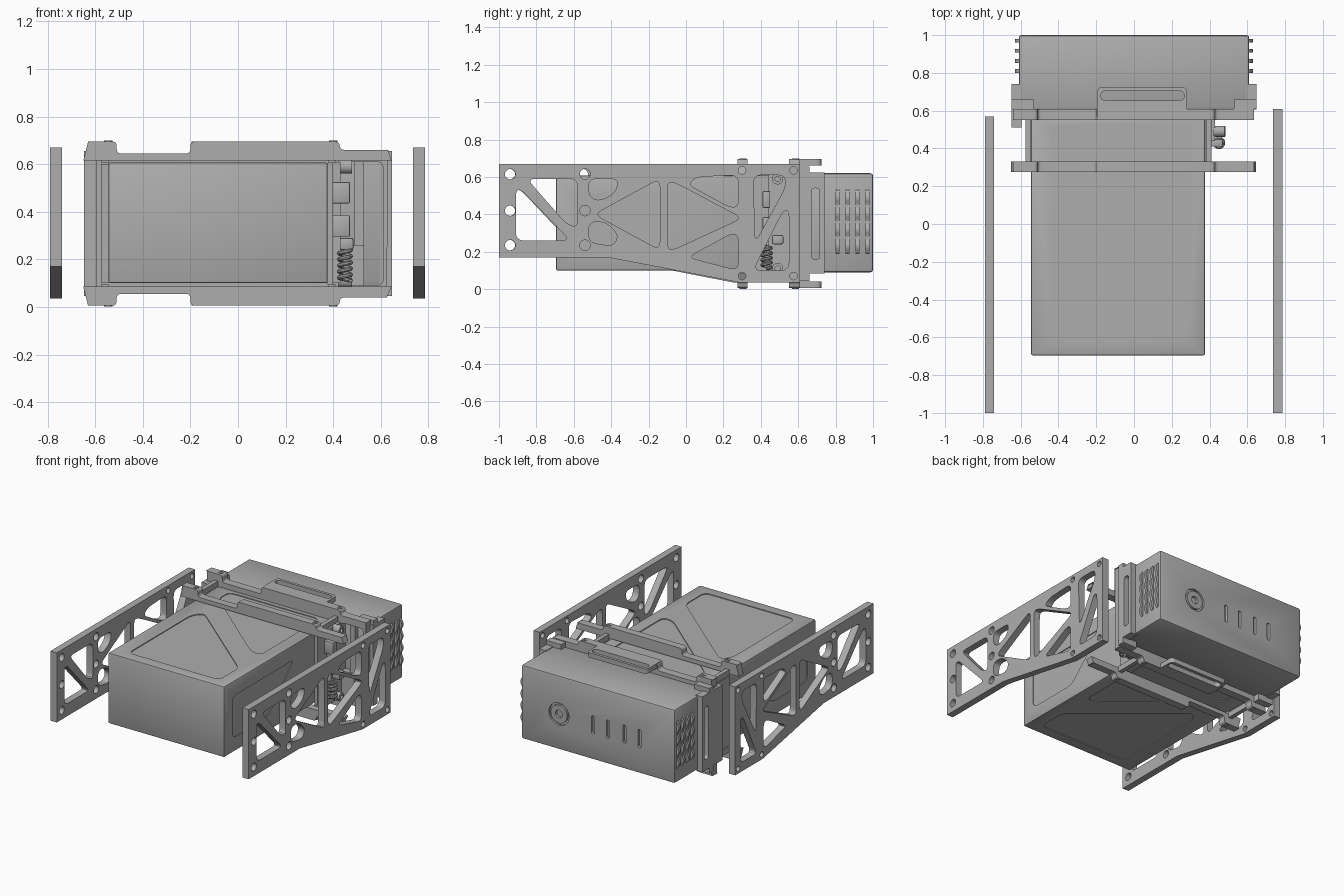
import bpy, bmesh, math
from mathutils import Matrix, Vector

default_cube = bpy.data.objects.get("Cube")
if default_cube:
    bpy.data.objects.remove(default_cube, do_unlink=True)

# Single painted-metal colour
grey = bpy.data.materials.new("plain_grey")
grey.use_nodes = True
colour = (0.42, 0.42, 0.42, 1)
grey.diffuse_color = colour
grey.node_tree.nodes["Principled BSDF"].inputs["Base Color"].default_value = colour

MIDDLE = 0.35  # height of the horizontal symmetry plane
AXES = {"x": ((0, 1, 0), (0, 0, 1), (1, 0, 0)),
        "y": ((1, 0, 0), (0, 0, 1), (0, 1, 0)),
        "z": ((1, 0, 0), (0, 1, 0), (0, 0, 1))}


def add_mesh_object(name, mesh):
    obj = bpy.data.objects.new(name, mesh)
    bpy.context.scene.collection.objects.link(obj)
    mesh.materials.clear()
    mesh.materials.append(grey)
    return obj


def evaluated_mesh(obj):
    graph = bpy.context.evaluated_depsgraph_get()
    return bpy.data.meshes.new_from_object(obj.evaluated_get(graph))


def rounded(points, radius=0.03, steps=5):
    """Round every corner of a polygon."""
    points = [Vector(p) for p in points]
    result = []
    for i, corner in enumerate(points):
        arms = []
        for other in (points[i - 1], points[(i + 1) % len(points)]):
            arm = other - corner
            arms.append(corner + arm.normalized() * min(radius, arm.length * 0.45))
        for s in range(steps + 1):
            t = s / steps
            result.append(arms[0] * (1 - t) ** 2 + corner * 2 * t * (1 - t) + arms[1] * t * t)
    return result


def circle(u, v, radius, sides=20):
    turn = math.tau / sides
    return [(u + radius * math.cos(turn * i), v + radius * math.sin(turn * i)) for i in range(sides)]


def rect(u0, u1, v0, v1):
    return [(u0, v0), (u1, v0), (u1, v1), (u0, v1)]


def slab(name, axis, low, high, loops):
    """Extrude an outline with holes along an axis."""
    curve = bpy.data.curves.new(name, "CURVE")
    curve.dimensions = "2D"
    curve.fill_mode = "BOTH"
    curve.extrude = (high - low) / 2
    for loop in loops:
        spline = curve.splines.new("POLY")
        spline.points.add(len(loop) - 1)
        for point, (u, v) in zip(spline.points, loop):
            point.co = (u, v, 0, 1)
        spline.use_cyclic_u = True
    helper = bpy.data.objects.new(name + "_outline", curve)
    bpy.context.scene.collection.objects.link(helper)
    mesh = evaluated_mesh(helper)
    bpy.data.objects.remove(helper, do_unlink=True)
    u, v, w = (Vector(a) for a in AXES[axis])
    frame = Matrix((u, v, w)).transposed().to_4x4()
    mesh.transform(Matrix.Translation(w * (low + high) / 2) @ frame)
    bm = bmesh.new()
    bm.from_mesh(mesh)
    bmesh.ops.remove_doubles(bm, verts=bm.verts, dist=0.00005)
    bmesh.ops.recalc_face_normals(bm, faces=bm.faces)
    bm.to_mesh(mesh)
    bm.free()
    return add_mesh_object(name, mesh)


def box(name, x, y, z, bevel=0):
    bm = bmesh.new()
    bmesh.ops.create_cube(bm, size=1)
    for vert in bm.verts:
        vert.co = [a + (b - a) * (c + 0.5) for (a, b), c in zip((x, y, z), vert.co)]
    if bevel:
        bmesh.ops.bevel(bm, geom=bm.edges, offset=bevel, segments=2, profile=0.5, affect="EDGES")
    mesh = bpy.data.meshes.new(name)
    bm.to_mesh(mesh)
    bm.free()
    return add_mesh_object(name, mesh)


def carve(obj, cutter):
    modifier = obj.modifiers.new("cut", "BOOLEAN")
    modifier.object = cutter
    modifier.solver = "EXACT"
    mesh = evaluated_mesh(obj)
    obj.modifiers.clear()
    obj.data = mesh
    bpy.data.objects.remove(cutter, do_unlink=True)


def flip(loop):
    return [(u, 2 * MIDDLE - v) for u, v in loop]


# Truss side plates with lightening holes
outline = [(-1, .17), (-.42, .17), (.29, .035), (.61, .035), (.61, .67), (-1, .67)]
windows = [
    [(-.91, .26), (-.62, .26), (-.88, .53), (-.91, .53)],
    [(-.85, .59), (-.58, .59), (-.58, .33), (-.64, .35)],
    [(-.52, .59), (-.36, .59), (-.38, .51), (-.47, .47), (-.52, .50)],
    [(-.52, .36), (-.43, .36), (-.36, .29), (-.39, .23), (-.52, .25)],
    [(-.49, .40), (-.14, .59), (-.14, .21)],
    [(-.10, .57), (-.06, .57), (.30, .38), (-.07, .21), (-.10, .22)],
    [(.01, .56), (.06, .60), (.28, .61), (.28, .44), (.23, .44)],
    [(.01, .17), (.25, .30), (.28, .28), (.28, .10)],
    [(.36, .61), (.53, .61), (.53, .54), (.37, .25)],
    [(.36, .10), (.55, .10), (.55, .42), (.52, .42)],
]
drills = [circle(y, z, .028) for y in (-.94, -.54) for z in (.235, .42, .615)]
drills += [circle(y, z, .02) for y in (.30, .575) for z in (.07, .635)]
plate = [outline] + [rounded(w, .045) for w in windows] + drills
slab("right_side_plate", "x", .735, .785, plate)
shorter = [[((y + 1) * .975 - 1, z) for y, z in loop] for loop in plate]
slab("left_side_plate", "x", -.79, -.74, shorter)

# Main block with shallow triangular recesses on top, bottom and sides
block = box("main_block", (-.545, .376), (-.695, .56), (.1, .607), .008)
lower_tri = rounded([(-.435, -.62), (.285, -.62), (.285, -.40), (-.38, .16), (-.435, .09)], .05)
upper_tri = rounded([(-.435, .52), (.285, .52), (.285, -.15), (.20, -.14), (-.435, .40)], .05)
for low, high in ((.601, .65), (.05, .106)):
    carve(block, slab("recess_cutter", "z", low, high, [lower_tri, upper_tri]))
side_tri = rounded([(-.6, .2), (-.6, .5), (.1, .5), (-.2, .2)], .05)
for low, high in ((.37, .42), (-.6, -.539)):
    carve(block, slab("recess_cutter", "x", low, high, [side_tri]))

# Clamp bars across the front of the cradle, above and below
top_edge = [(-.65, .695), (-.51, .695), (-.51, .645), (-.2, .645), (-.2, .695),
            (.425, .695), (.43, .66), (.645, .66)]
stepped = rounded(top_edge, .02)
bar = [(-.65, .615)] + stepped + [(.645, .615)]
slab("upper_clamp_bar", "y", .275, .33, [bar])
slab("lower_clamp_bar", "y", .275, .33, [flip(bar)])

# Rear mounting plate with an opening beside the block
mount = stepped + flip(stepped)[::-1]
opening = rounded(rect(.43, .61, .09, .61))
slab("rear_mount_plate", "y", .55, .61, [mount, opening])
box("opening_rib", (.49, .53), (.57, .61), (.09, .61))
box("opening_step", (.43, .53), (.56, .61), (.09, .26))

# Slotted pads, screws and spacers, repeated above and below
pad = rounded(rect(-.195, .28, .55, .725), .03)
pad_slot = rounded(rect(-.175, .265, .655, .705), .025)
pad_holes = [circle(x, .585, .016) for x in (-.135, .215)]
for label, base in (("upper", .66), ("lower", .005)):
    slab(label + "_pad", "z", base, base + .035, [pad, pad_slot] + pad_holes)
    middle = base + .0175
    for y in (.305, .585):
        for x in (-.545, .40):
            slab(label + "_screw", "z", middle - .021, middle + .021,
                 [circle(x, y, .018), circle(x, y, .009, 6)])
    for x in (-.56, .395):
        height = .625 if base > MIDDLE else .075
        box(label + "_spacer", (x - .015, x + .015), (.32, .56), (height - .02, height + .02))
box("left_guard", (-.575, -.545), (.33, .56), (.1, .6))
box("right_guard", (.376, .40), (.33, .56), (.095, .605))

# Rear housing with round button and vents on the back
housing = box("rear_housing", (-.61, .61), (.605, 1), (.09, .62), .014)
vents = [circle(.31, .345, .08, 32), circle(.31, .345, .065, 32), circle(.31, .345, .028)]
vents += [rounded(rect(x - .012, x + .012, .275, .405), .012) for x in (.04, -.08, -.21, -.33)]
carve(housing, slab("vent_cutter", "y", .985, 1.05, [vents[0], vents[1]]))
carve(housing, slab("vent_cutter", "y", .98, 1.05, vents[2:]))

# Side flanges with vertical slots, and scalloped cooling fins
for label, side, start in (("left", -1, .51), ("right", 1, .605)):
    low, high = sorted((side * .595, side * .648))
    flange = rect(start, .74, .085, .625)
    slab(label + "_flange", "x", low, high, [flange, rounded(rect(.67, .715, .16, .54), .02)])
    low, high = sorted((side * .53, side * .648))
    box(label + "_flange_cap", (low, high), (.61, .66), (.6, .655))
    box(label + "_flange_foot", (low, high), (.61, .66), (.045, .1))
    scallop = [(side * .60, .19)]
    for i in range(9):
        scallop.append((side * (.634 if i % 2 else .613), .19 + i * .0425))
    scallop.append((side * .60, .53))
    for y in (.81, .863, .917, .97):
        slab(label + "_fin", "y", y - .01, y + .01, [rounded(scallop, .02)])

# Connectors and cable fittings beside the block
for z in (.435, .295):
    box("connector", (.39, .47), (.41, .45), (z, z + .09), .005)
box("connector_backing", (.39, .43), (.44, .55), (.1, .61))
box("latch", (.42, .485), (.46, .52), (.24, .29), .008)
for z in (.11, .59):
    slab("round_fitting", "x", .42, .48, [circle(.49, z, .03), circle(.49, z, .014)])

# Coiled spring made of a swept helix
helix = bpy.data.curves.new("spring", "CURVE")
helix.dimensions = "3D"
helix.bevel_depth = .009
helix.bevel_resolution = 2
spline = helix.splines.new("POLY")
count = 81
spline.points.add(count - 1)
for i, point in enumerate(spline.points):
    turn = math.tau * i / 16
    point.co = (.45 + .024 * math.cos(turn), .43 + .024 * math.sin(turn), .11 + .13 * i / count, 1)
coil = bpy.data.objects.new("spring_path", helix)
bpy.context.scene.collection.objects.link(coil)
add_mesh_object("spring", evaluated_mesh(coil))
bpy.data.objects.remove(coil, do_unlink=True)

# Smooth the rounded corners, keep the hard edges
bpy.ops.object.select_all(action="DESELECT")
for obj in bpy.context.scene.objects:
    if obj.type == "MESH":
        obj.select_set(True)
        bpy.context.view_layer.objects.active = obj
bpy.ops.object.shade_smooth_by_angle(angle=math.radians(30))
